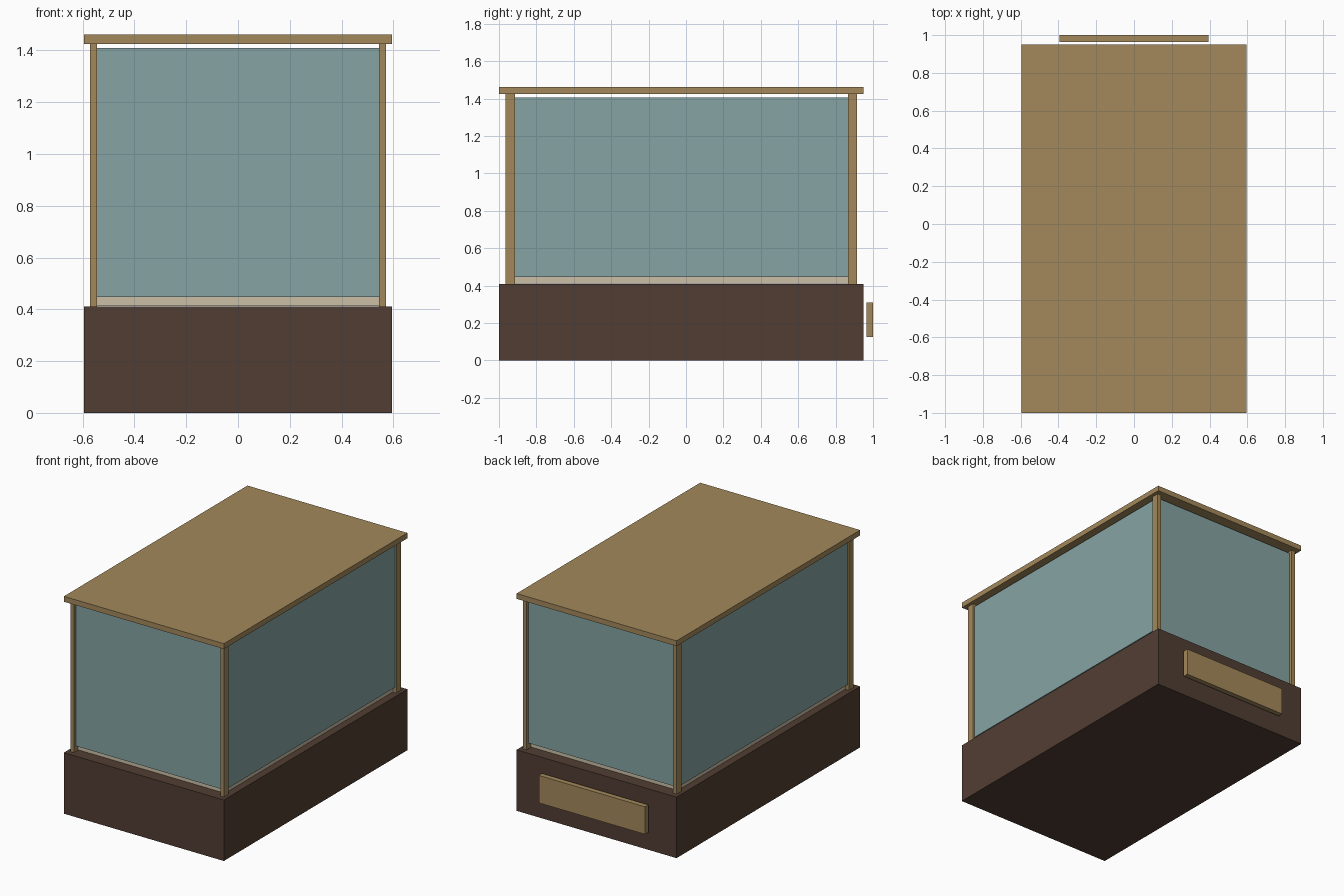
import bpy

if "Cube" in bpy.data.objects:
    bpy.data.objects.remove(bpy.data.objects["Cube"])

YC = -0.025  # centre of the case in depth


def mat(name, rgb):
    m = bpy.data.materials.new(name)
    m.diffuse_color = (*rgb, 1)
    m.use_nodes = True
    m.node_tree.nodes["Principled BSDF"].inputs["Base Color"].default_value = m.diffuse_color
    return m


WOOD = mat("light_wood", (0.37, 0.25, 0.105))
DARK = mat("dark_wood", (0.083, 0.048, 0.033))
GLASS = mat("glass", (0.24, 0.37, 0.37))
CREAM = mat("cream", (0.60, 0.52, 0.38))


def box(name, centre, size, material):
    bpy.ops.mesh.primitive_cube_add(size=1, location=centre)
    o = bpy.context.object
    o.name = name
    o.scale = size
    bpy.ops.object.transform_apply(location=False, rotation=False, scale=True)
    o.data.materials.append(material)


# plinth, inner floor and lid
box("base", (0, YC, 0.205), (1.19, 1.95, 0.41), DARK)
box("display_floor", (0, YC, 0.43), (1.095, 1.79, 0.036), CREAM)
box("lid", (0, YC, 1.443), (1.19, 1.95, 0.036), WOOD)

# corner posts
for sx, xn in ((-1, "left"), (1, "right")):
    for sy, yn in ((-1, "front"), (1, "back")):
        box(f"{yn}_{xn}_post", (sx * 0.558, YC + sy * 0.915, 0.918),
            (0.027, 0.05, 1.016), WOOD)

# glass panes set between the posts
for s, xn, yn in ((-1, "left", "front"), (1, "right", "back")):
    box(f"{xn}_pane", (s * 0.558, YC, 0.926), (0.007, 1.78, 0.962), GLASS)
    box(f"{yn}_pane", (0, YC + s * 0.915, 0.929), (1.09, 0.012, 0.962), GLASS)

# plaque on the back
box("back_plaque", (0, 0.982, 0.218), (0.79, 0.035, 0.185), WOOD)
